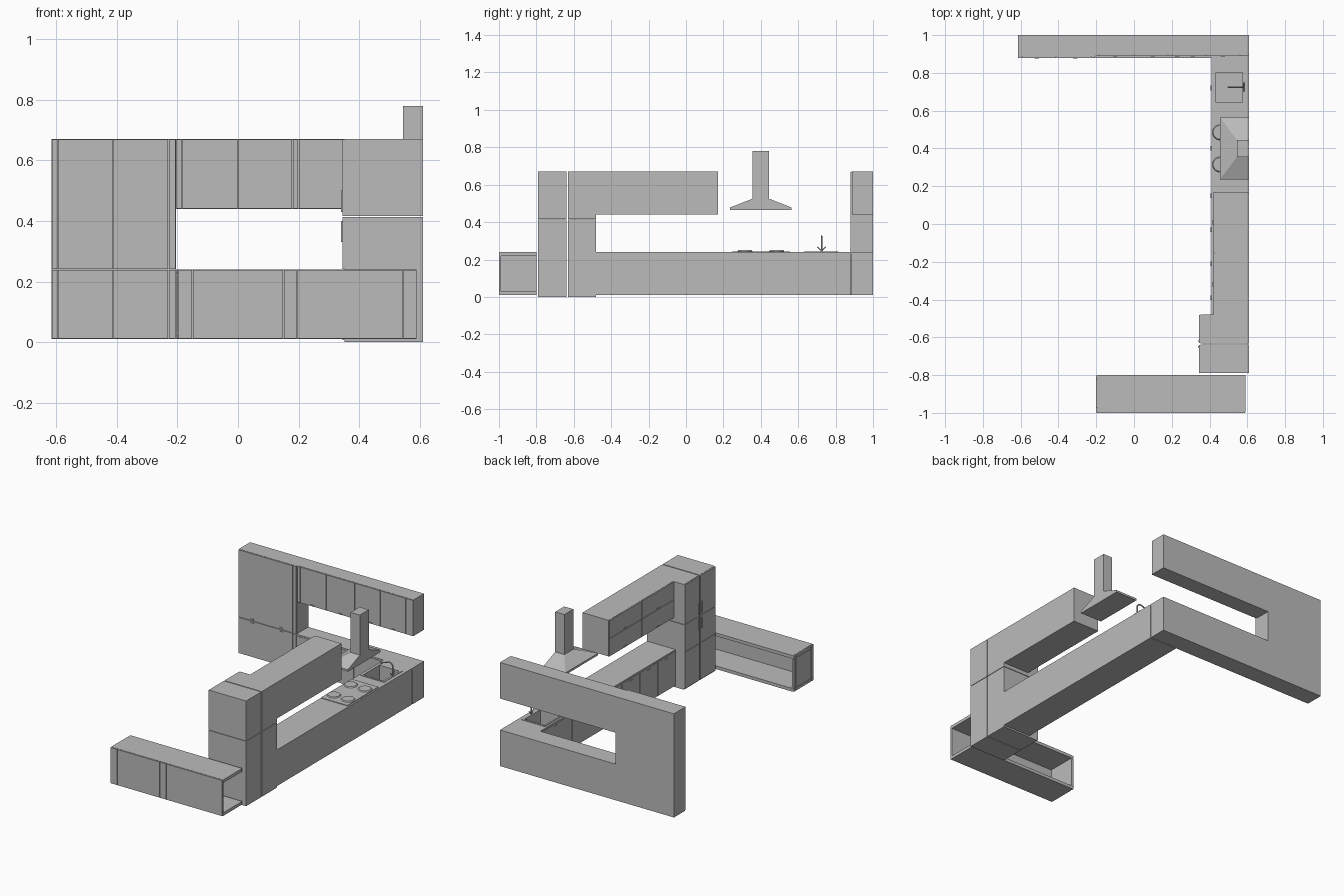
import bpy
import bmesh
from mathutils import Vector, Matrix

cube = bpy.data.objects.get("Cube")
if cube:
    bpy.data.objects.remove(cube, do_unlink=True)

grey = bpy.data.materials.new("plain grey")
grey.use_nodes = True
grey.diffuse_color = (0.5, 0.5, 0.5, 1)
grey.node_tree.nodes["Principled BSDF"].inputs["Base Color"].default_value = (0.5, 0.5, 0.5, 1)

DOOR = 0.006   # door thickness
GAP = 0.003    # joint between doors


def finish(name, bm):
    mesh = bpy.data.meshes.new(name)
    bmesh.ops.recalc_face_normals(bm, faces=bm.faces)
    bm.to_mesh(mesh)
    bm.free()
    mesh.materials.append(grey)
    obj = bpy.data.objects.new(name, mesh)
    bpy.context.collection.objects.link(obj)
    return obj


def add_box(bm, x, y, z):
    size = Vector((x[1] - x[0], y[1] - y[0], z[1] - z[0]))
    mid = Vector((x[0] + x[1], y[0] + y[1], z[0] + z[1])) / 2
    bmesh.ops.create_cube(bm, size=1, matrix=Matrix.Translation(mid) @ Matrix.Diagonal(size).to_4x4())


def boxes(name, *spans):
    bm = bmesh.new()
    for span in spans:
        add_box(bm, *span)
    return finish(name, bm)


def doors(name, facing, front, cols, rows):
    """Grid of door plates; facing is the axis the doors look along (negative)."""
    bm = bmesh.new()
    for a, b in zip(cols, cols[1:]):
        for low, high in zip(rows, rows[1:]):
            side = (a + GAP / 2, b - GAP / 2)
            depth = (front, front + DOOR)
            z = (low + GAP / 2, high - GAP / 2)
            add_box(bm, *((depth, side, z) if facing == "x" else (side, depth, z)))
    return finish(name, bm)


def handles(name, facing, front, places):
    """Short horizontal bars in front of the doors."""
    bm = bmesh.new()
    for pos, z in places:
        side, depth = (pos - 0.012, pos + 0.012), (front - 0.004, front)
        zz = (z - 0.002, z + 0.002)
        add_box(bm, *((depth, side, zz) if facing == "x" else (side, depth, zz)))
    return finish(name, bm)


def tube(name, points, radius):
    curve = bpy.data.curves.new(name, "CURVE")
    curve.dimensions = "3D"
    curve.bevel_depth = radius
    curve.bevel_resolution = 2
    curve.use_fill_caps = True
    spline = curve.splines.new("POLY")
    spline.points.add(len(points) - 1)
    for p, co in zip(spline.points, points):
        p.co = (*co, 1)
    curve.materials.append(grey)
    obj = bpy.data.objects.new(name, curve)
    bpy.context.collection.objects.link(obj)


# Back wall: tall cupboards, base units and wall units
boxes("back_tall_body", ((-0.615, -0.205), (0.88 + DOOR, 1), (0.01, 0.67)))
doors("back_tall_doors", "y", 0.88, (-0.615, -0.595, -0.412, -0.23, -0.205), (0.01, 0.24, 0.67))
handles("back_tall_handles", "y", 0.88, [(x, z) for x in (-0.515, -0.31) for z in (0.228, 0.252)])
boxes("back_base_body", ((-0.205, 0.61), (0.88 + DOOR, 1), (0.01, 0.23)),
      ((-0.205, 0.61), (0.88, 1), (0.23, 0.24)))
doors("back_base_doors", "y", 0.88, (-0.205, 0, 0.2, 0.41), (0.01, 0.23))
boxes("back_wall_units", ((-0.205, 0.61), (0.89 + DOOR, 1), (0.44, 0.67)))
doors("back_wall_doors", "y", 0.89, (-0.205, -0.185, 0, 0.18, 0.2, 0.38, 0.56, 0.61), (0.44, 0.67))
handles("back_wall_handles", "y", 0.89, [(x, 0.448) for x in (-0.1, 0.1, 0.23, 0.31, 0.47)])

# Side run of base units with a worktop and a sunken basin
run = boxes("side_base_body", ((0.41 + DOOR, 0.61), (-0.48, 0.88), (0.01, 0.23)))
worktop = boxes("side_worktop", ((0.41, 0.61), (-0.48, 0.88), (0.23, 0.24)))
rim = boxes("sink_rim", ((0.423, 0.588), (0.63, 0.815), (0.24, 0.243)))
cutter = boxes("sink_cutter", ((0.433, 0.575), (0.642, 0.803), (0.15, 0.3)))
cutter.hide_render = True
cutter.display_type = "WIRE"
for target in (run, worktop, rim):
    cut = target.modifiers.new("sink", "BOOLEAN")
    cut.operation = "DIFFERENCE"
    cut.solver = "EXACT"
    cut.object = cutter
cutter.hide_set(True)
doors("side_base_doors", "x", 0.41, (-0.48, -0.3, -0.12, 0.06, 0.24, 0.56, 0.88), (0.01, 0.23))
handles("side_base_handles", "x", 0.41, [(y, 0.215) for y in (-0.39, -0.21, -0.03, 0.15, 0.4, 0.72)])

# Tap with two angled levers
tube("tap_spout", [(0.582, 0.725, 0.24), (0.582, 0.725, 0.31), (0.572, 0.725, 0.322),
                   (0.555, 0.725, 0.325), (0.5, 0.725, 0.305), (0.498, 0.725, 0.295)], 0.004)
for name, side in (("tap_lever_front", -1), ("tap_lever_back", 1)):
    tube(name, [(0.582, 0.725, 0.245), (0.582, 0.725 + side * 0.022, 0.268)], 0.003)

# Hob with four low burners
boxes("hob_plate", ((0.412, 0.6), (0.245, 0.555), (0.24, 0.244)))
bm = bmesh.new()
for x in (0.455, 0.555):
    for y in (0.315, 0.485):
        bmesh.ops.create_cone(bm, cap_ends=True, segments=24, radius1=0.042, radius2=0.036,
                              depth=0.008, matrix=Matrix.Translation((x, y, 0.246)))
finish("hob_burners", bm)

# Extractor hood: skirt, sloping canopy and flue
bm = bmesh.new()
add_box(bm, (0.455, 0.61), (0.235, 0.565), (0.465, 0.478))
add_box(bm, (0.455, 0.61), (0.235, 0.565), (0.478, 0.525))
for v in bm.verts:
    if v.co.z > 0.5:
        v.co.x = max(v.co.x, 0.545)
        v.co.y = 0.355 if v.co.y < 0.4 else 0.445
add_box(bm, (0.545, 0.61), (0.355, 0.445), (0.525, 0.78))
finish("extractor_hood", bm)

# Side wall units
boxes("side_wall_units", ((0.42 + DOOR, 0.61), (-0.48, 0.17), (0.44, 0.67)))
doors("side_wall_doors", "x", 0.42, (-0.48, -0.155, 0.17), (0.44, 0.555, 0.67))
handles("side_wall_handles", "x", 0.42, [(y, z) for y in (-0.32, 0.01) for z in (0.45, 0.565)])

# Two tall towers, each split into a lower and an upper unit
for name, y0, y1 in (("front_tower", -0.79, -0.638), ("rear_tower", -0.632, -0.48)):
    boxes(name + "_body", ((0.345 + DOOR, 0.61), (y0, y1), (0, 0.413)),
          ((0.345 + DOOR, 0.61), (y0, y1), (0.416, 0.67)))
    doors(name + "_doors", "x", 0.345, (y0, y1), (0.005, 0.24, 0.415, 0.67))
boxes("tower_handles", *[((0.34, 0.345), (y - 0.003, y + 0.003), z)
                         for y in (-0.65, -0.62) for z in ((0.33, 0.4), (0.43, 0.5))])

# Island: open at the rear and at its left end
boxes("island_shell", ((-0.2 + DOOR, 0.59), (-1 + DOOR, -0.8), (0.22, 0.24)),
      ((-0.2 + DOOR, 0.59), (-1 + DOOR, -0.8), (0.01, 0.03)),
      ((-0.2 + DOOR, 0.59), (-1 + DOOR, -0.988), (0.03, 0.22)),
      ((-0.2 + DOOR, -0.185), (-0.988, -0.8), (0.03, 0.22)))
doors("island_front_doors", "y", -1, (-0.2, -0.15, 0.15, 0.195, 0.545, 0.59), (0.01, 0.24))
doors("island_end_panel", "x", -0.2, (-0.994, -0.975, -0.82, -0.8), (0.01, 0.03, 0.22, 0.24))
